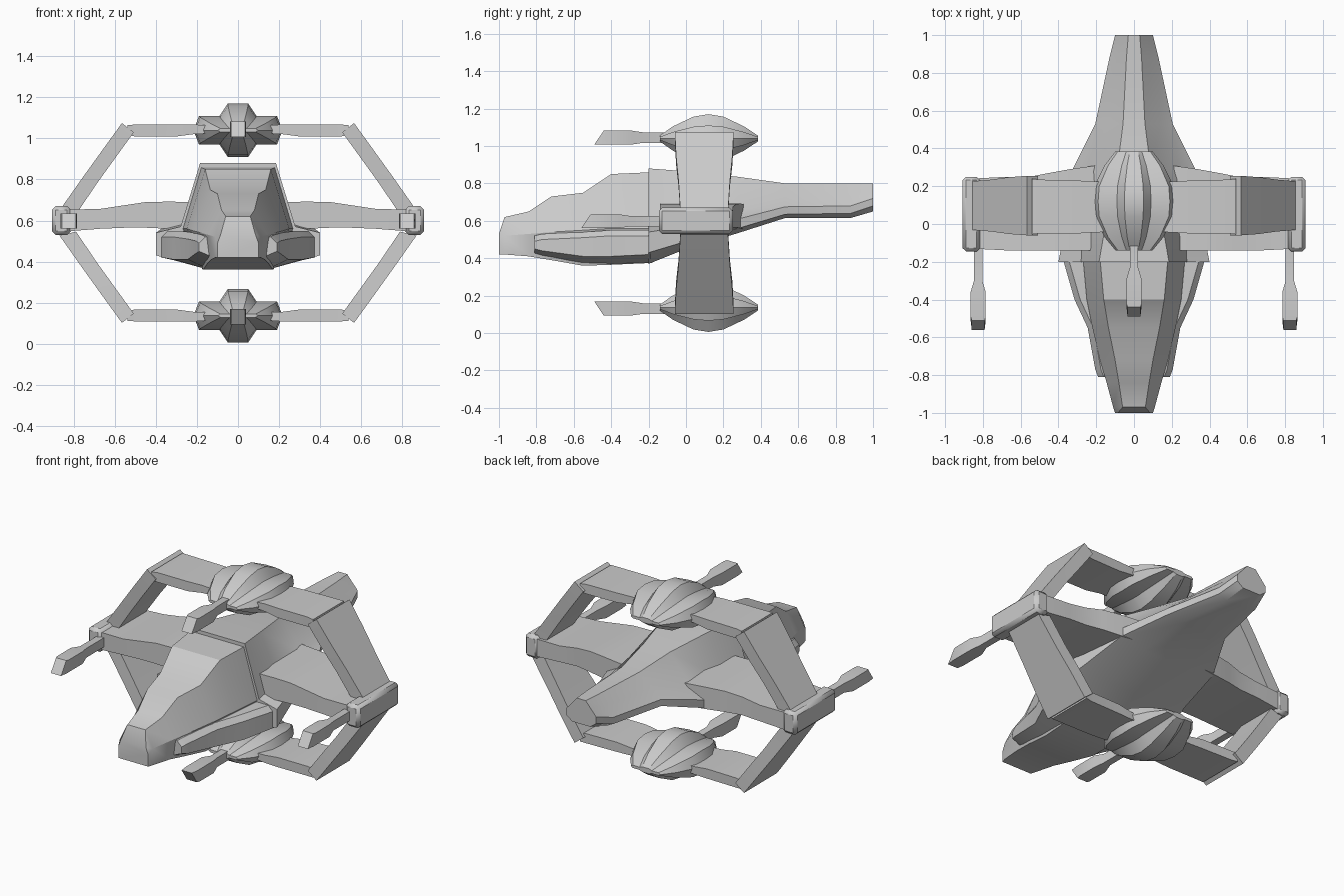
import bpy, bmesh, math

if "Cube" in bpy.data.objects:
    bpy.data.objects.remove(bpy.data.objects["Cube"])

grey = bpy.data.materials.new("hull_grey")
grey.use_nodes = True
COLOUR = (0.6, 0.6, 0.6, 1)
grey.diffuse_color = COLOUR
grey.node_tree.nodes["Principled BSDF"].inputs["Base Color"].default_value = COLOUR

MID_Z = 0.588  # height about which upper and lower parts mirror


def loft(name, rings, sx=1, flip_z=False, bevel=0, angle=28):
    """Skin a list of equal-sized rings, optionally mirrored across x or MID_Z."""
    bm = bmesh.new()
    loops = []
    for ring in rings:
        loops.append([bm.verts.new((sx * x, y, 2 * MID_Z - z if flip_z else z))
                      for x, y, z in ring])
    n = len(loops[0])
    for a, b in zip(loops, loops[1:]):
        for i in range(n):
            j = (i + 1) % n
            bm.faces.new((a[i], a[j], b[j], b[i]))
    bm.faces.new(loops[0])
    bm.faces.new(loops[-1])
    bmesh.ops.recalc_face_normals(bm, faces=bm.faces)
    mesh = bpy.data.meshes.new(name)
    bm.to_mesh(mesh)
    bm.free()
    mesh.materials.append(grey)
    ob = bpy.data.objects.new(name, mesh)
    bpy.context.collection.objects.link(ob)
    if bevel:
        mod = ob.modifiers.new("edge_bevel", "BEVEL")
        mod.width = bevel
        mod.segments = 1
    bpy.ops.object.select_all(action="DESELECT")
    ob.select_set(True)
    bpy.context.view_layer.objects.active = ob
    bpy.ops.object.shade_smooth_by_angle(angle=math.radians(angle))
    return ob


def hull_ring(y, half):
    """Full ring from the right half-profile, listed top to bottom."""
    return [(x, y, z) for x, z in half] + [(-x, y, z) for x, z in reversed(half)]


def box_ring_x(x, y0, y1, z0, z1):
    return [(x, y0, z0), (x, y1, z0), (x, y1, z1), (x, y0, z1)]


SIDES = (("left", 1), ("right", -1))
LEVELS = (("upper", False), ("lower", True))

# Nose and canopy: y, top half width, top z, shoulder x, shoulder z, belly x, belly z
nose = [
    (-1.00, .085, .53, .10, .49, .10, .42),
    (-.97, .06, .62, .11, .52, .11, .42),
    (-.84, .08, .65, .145, .53, .13, .41),
    (-.72, .10, .73, .18, .54, .15, .39),
    (-.55, .135, .75, .22, .55, .17, .36),
    (-.40, .16, .85, .25, .56, .175, .365),
    (-.18, .18, .86, .27, .56, .18, .375),
]
loft("nose_hull", [hull_ring(y, [(a, b), (c, d), (e, f)]) for y, a, b, c, d, e, f in nose])

# Rear hull: y, top x, top z, shoulder x, shoulder z, edge x, edge top, edge low, belly x, belly z
rear = [
    (-.20, .185, .88, .28, .57, .40, .54, .43, .18, .37),
    (0, .15, .865, .27, .60, .36, .57, .49, .18, .45),
    (.28, .09, .835, .24, .66, .33, .61, .56, .16, .535),
    (.53, .058, .80, .14, .73, .205, .675, .635, .11, .615),
    (.88, .04, .80, .085, .74, .13, .68, .64, .08, .615),
    (1.0, .03, .80, .06, .765, .10, .72, .68, .06, .65),
]
loft("rear_hull", [hull_ring(y, [(a, b), (c, d), (e, f), (e, g), (h, i)])
                   for y, a, b, c, d, e, f, g, h, i in rear])

# Cheek fairings beside the nose: y, inner x, outer x, low z, top z, belly z
cheek = [
    (-.81, .12, .19, .45, .52, .42),
    (-.77, .13, .205, .44, .53, .41),
    (-.55, .15, .245, .41, .54, .365),
    (-.40, .16, .315, .41, .55, .365),
    (-.19, .17, .375, .42, .55, .375),
]
for side, s in SIDES:
    loft("cheek_fairing_" + side,
         [[(xi, y, zt), (xo - .03, y, zt), (xo, y, zt - .03), (xo, y, zl), (xi, y, zb)]
          for y, xi, xo, zl, zt, zb in cheek], s)

    # Stub wing with a bevelled tip block
    wing = [(.2, -.14, .31, .555, .69), (.34, -.14, .29, .56, .692), (.45, -.14, .27, .565, .69),
            (.55, -.14, .25, .565, .675), (.67, -.14, .25, .56, .657), (.86, -.13, .24, .545, .652)]
    loft("wing_" + side, [box_ring_x(*w) for w in wing], s)
    loft("wing_tip_" + side, [box_ring_x(x, -.145, .25, .53, .67) for x in (.815, .908)],
         s, bevel=.018)

    # Horizontal and slanted struts of the frame
    for level, flip in LEVELS:
        arm = [(.1, -.04, .22, 1.025, 1.06), (.21, -.045, .225, 1.022, 1.068),
               (.3, -.05, .23, 1.01, 1.068), (.5, -.05, .235, 1.01, 1.068),
               (.54, -.055, .24, 1.015, 1.065)]
        loft(f"{level}_arm_{side}", [box_ring_x(*a) for a in arm], s, flip)
        # outer x, z then inner x, z then y range
        slant = [(.566, 1.075, .508, 1.03, -.06, .255), (.66, .945, .602, .90, -.053, .248),
                 (.755, .813, .685, .785, -.04, .235), (.87, .65, .79, .63, -.03, .225)]
        loft(f"{level}_strut_{side}",
             [[(xo, y0, zo), (xo, y1, zo), (xi, y1, zi), (xi, y0, zi)]
              for xo, zo, xi, zi, y0, y1 in slant], s, flip)


# Cannons: narrow barrel mount widening to a slant-cut muzzle
def cannon(name, x, z, shift, flip=False):
    parts = [(-.51, -.56, .034, .037), (-.49, -.51, .04, .037), (-.36, -.36, .04, .037),
             (-.30, -.30, .022, .028), (-.10, -.10, .022, .028)]
    loft(name, [[(x - w, yb + shift, z - h), (x + w, yb + shift, z - h),
                 (x + w, yt + shift, z + h), (x - w, yt + shift, z + h)]
                for yt, yb, w, h in parts], 1, flip)


for side, s in SIDES:
    cannon("wing_cannon_" + side, s * .825, .598, 0)

# Ribbed engine pods with a cross-shaped section, scaled along their length
quarter = [(.05, .13), (.09, .07), (.19, .07), (.217, 0)]
outline = quarter + [(x, -z) for x, z in reversed(quarter[:3])]
outline += [(-x, -z) for x, z in quarter] + [(-x, z) for x, z in reversed(quarter[:3])]
stations = [(-.14, .45, .12), (-.07, .72, .5), (.04, .97, .9), (.12, 1, 1),
            (.20, .97, .9), (.31, .72, .5), (.385, .45, .12)]
for level, flip in LEVELS:
    loft(level + "_pod", [[(x * kx, y, 1.04 + z * kz) for x, z in outline]
                          for y, kx, kz in stations], 1, flip)
    cannon(level + "_cannon", 0, 1.045, .07, flip)
